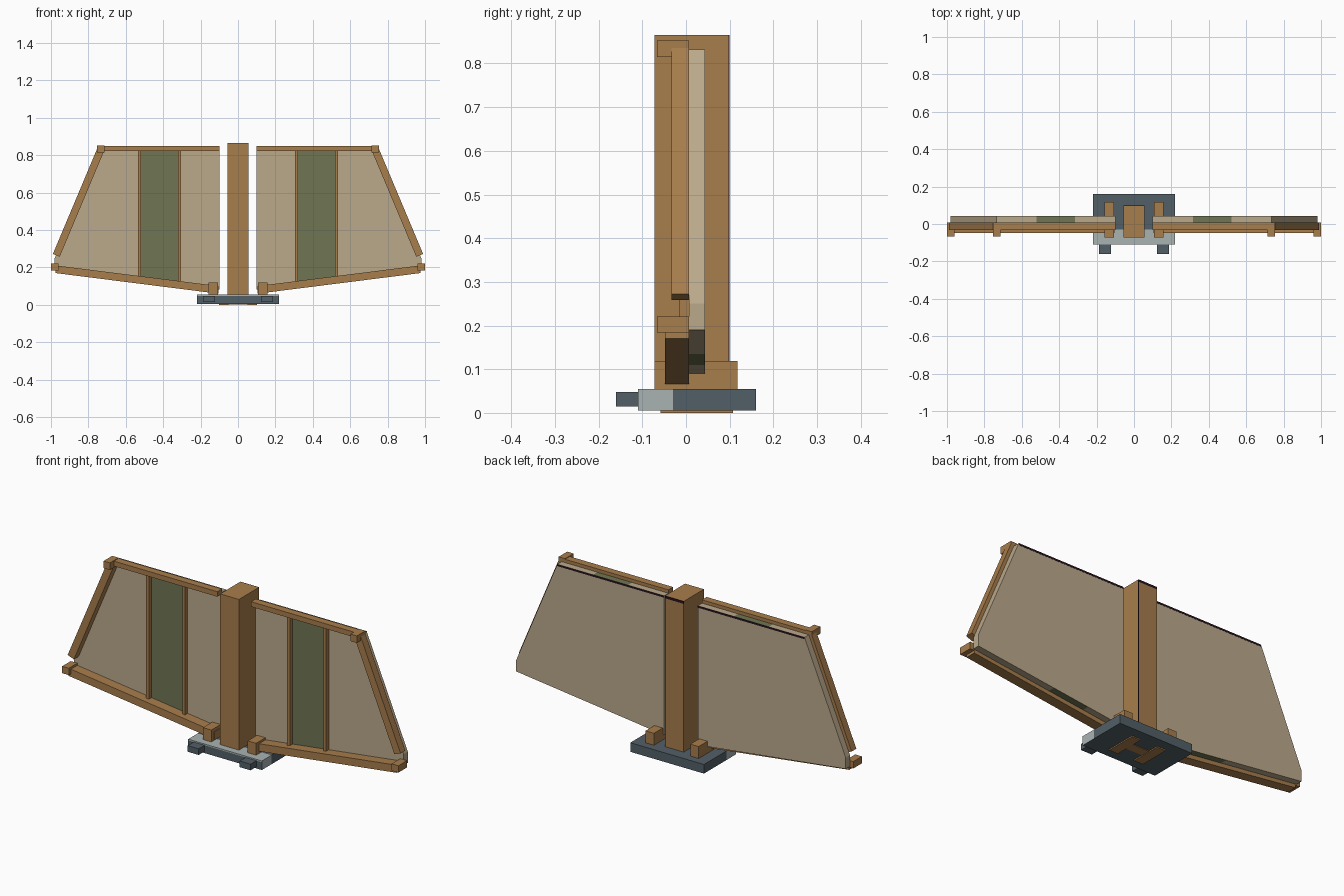
import bpy, bmesh
from mathutils import Vector

cube = bpy.data.objects.get("Cube")
if cube:
    bpy.data.objects.remove(cube, do_unlink=True)


def material(name, rgb):
    m = bpy.data.materials.new(name)
    m.use_nodes = True
    m.diffuse_color = (*rgb, 1)
    bsdf = m.node_tree.nodes["Principled BSDF"]
    bsdf.inputs["Base Color"].default_value = (*rgb, 1)
    bsdf.inputs["Roughness"].default_value = 0.8
    return m


wood = material("oak_wood", (0.39, 0.205, 0.072))
cloth = material("tan_cloth", (0.50, 0.40, 0.26))
green = material("olive_stripe", (0.16, 0.18, 0.088))
slate = material("slate_metal", (0.085, 0.115, 0.135))
pale = material("pale_metal", (0.40, 0.45, 0.45))
dark = material("dark_trim", (0.02, 0.007, 0.013))


def prism(name, outline, y0, y1, mats, cuts=(), rule=None):
    """Extrude an x-z outline from y0 to y1, slice it and colour faces by rule."""
    bm = bmesh.new()
    face = bm.faces.new([bm.verts.new((x, y0, z)) for x, z in outline])
    ext = bmesh.ops.extrude_face_region(bm, geom=[face])["geom"]
    verts = [v for v in ext if isinstance(v, bmesh.types.BMVert)]
    bmesh.ops.translate(bm, verts=verts, vec=(0, y1 - y0, 0))
    for axis, pos in cuts:
        normal = Vector((0, 0, 0))
        normal[axis] = 1
        bmesh.ops.bisect_plane(bm, geom=bm.verts[:] + bm.edges[:] + bm.faces[:],
                               plane_co=normal * pos, plane_no=normal)
    bmesh.ops.recalc_face_normals(bm, faces=bm.faces)
    if rule:
        for f in bm.faces:
            f.material_index = int(rule(f.calc_center_median(), f.normal))
    mesh = bpy.data.meshes.new(name)
    bm.to_mesh(mesh)
    bm.free()
    for m in mats:
        mesh.materials.append(m)
    obj = bpy.data.objects.new(name, mesh)
    bpy.context.collection.objects.link(obj)
    return obj


def box(name, x0, x1, y0, y1, z0, z1, mats, **kw):
    return prism(name, [(x0, z0), (x1, z0), (x1, z1), (x0, z1)], y0, y1, mats, **kw)


# Base plate with a pale front section
def pale_front(c, n):
    return c.y < -0.03 and n.z > -0.5 and (n.y > -0.5 or c.z > 0.048)


box("base_plate", -0.219, 0.219, -0.11, 0.16, 0.006, 0.055, [slate, pale],
    cuts=[(1, -0.03), (2, 0.048)], rule=pale_front)
box("base_underside_link", -0.05, 0.05, 0.0, 0.05, 0.003, 0.007, [wood])

# Central post with its dark rear edging
box("center_post", -0.056, 0.056, -0.072, 0.097, 0.05, 0.865, [wood])
box("post_top_trim", -0.056, 0.056, 0.096, 0.1, 0.852, 0.865, [dark])
box("post_back_face", -0.056, 0.053, 0.096, 0.1, 0.05, 0.852, [wood])
box("post_side_trim", 0.053, 0.056, 0.096, 0.1, 0.05, 0.852, [dark])


def stripe(c, n):
    return 0.315 < abs(c.x) < 0.522 and n.y < 0.5


# Mirrored wings
for side, s in (("left", 1), ("right", -1)):
    def wing_box(part, x0, x1, *rest):
        box(f"{side}_{part}", s * x0, s * x1, *rest)

    def wing_prism(part, outline, y0, y1, mats, **kw):
        prism(f"{side}_{part}", [(s * x, z) for x, z in outline], y0, y1, mats, **kw)

    # Cloth panel with a painted stripe
    wing_prism("cloth_panel", [(0.1, 0.083), (0.98, 0.19), (0.98, 0.25),
                               (0.735, 0.832), (0.1, 0.832)],
               0.007, 0.043, [cloth, green],
               cuts=[(0, s * 0.315), (0, s * 0.522)], rule=stripe)
    wing_box("panel_trim", 0.1, 0.735, 0.042, 0.044, 0.822, 0.832, [dark])

    # Frame beams
    wing_box("top_beam", 0.1, 0.735, -0.033, 0.007, 0.823, 0.85, [wood])
    wing_prism("outer_beam", [(0.715, 0.825), (0.953, 0.258), (0.99, 0.272),
                              (0.752, 0.838)], -0.033, 0.007, [wood])
    wing_prism("bottom_beam", [(0.105, 0.06), (0.975, 0.17), (0.975, 0.211),
                               (0.105, 0.101)], -0.048, 0.007, [wood])

    # Battens beside the stripe
    for part, x in (("inner_batten", 0.304), ("outer_batten", 0.519)):
        z = 0.095 + (x - 0.105) * 0.126
        wing_box(part, x, x + 0.016, -0.016, 0.007, z, 0.83, [wood])

    # Corner blocks
    wing_box("top_corner_block", 0.715, 0.753, -0.066, 0.007, 0.815, 0.853, [wood])
    wing_box("outer_corner_block", 0.96, 1.0, -0.066, 0.007, 0.184, 0.221, [wood])
    wing_box("root_block", 0.108, 0.158, -0.072, 0.118, 0.054, 0.119, [wood])

    # Front feet and underside rails
    wing_box("front_foot", 0.122, 0.187, -0.16, -0.11, 0.015, 0.048, [slate])
    wing_box("underside_rail", 0.05, 0.102, -0.058, 0.108, 0.0, 0.008, [wood])
